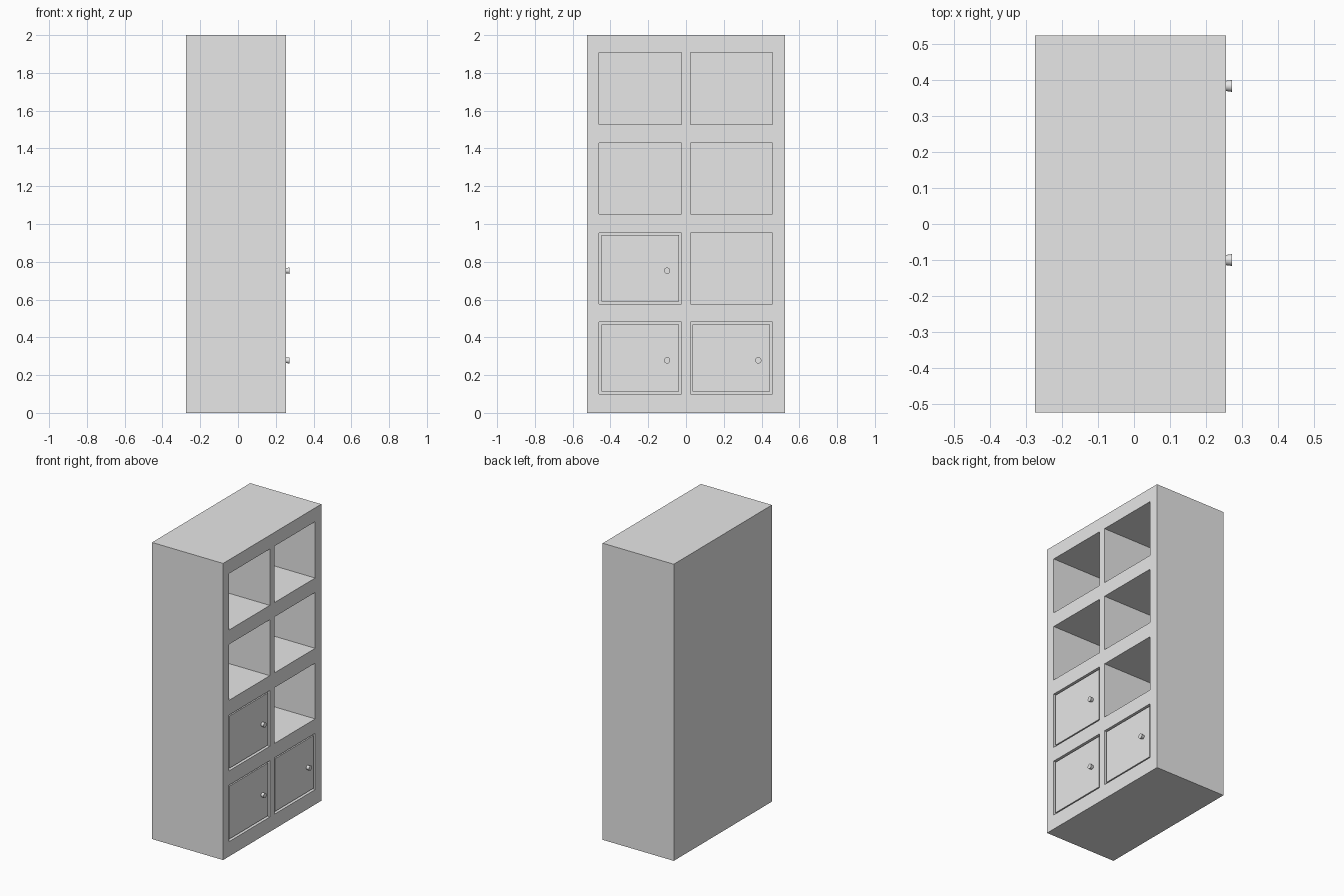
import bpy, bmesh
from math import pi
from mathutils import Matrix, Vector

cube = bpy.data.objects.get("Cube")
if cube:
    bpy.data.objects.remove(cube, do_unlink=True)

grey = bpy.data.materials.new("plain_grey")
grey.use_nodes = True
colour = (0.8, 0.8, 0.8, 1)
grey.diffuse_color = colour
grey.node_tree.nodes["Principled BSDF"].inputs["Base Color"].default_value = colour

BACK, FRONT = -0.275, 0.255
HALF_W, HEIGHT = 0.523, 2.0
INNER_BACK = BACK + 0.05
COLUMNS = [(-0.46, -0.025), (0.023, 0.458)]
ROWS = [(0.10, 0.48), (0.577, 0.953), (1.053, 1.43), (1.527, 1.907)]


def finish(name, bm):
    mesh = bpy.data.meshes.new(name)
    bm.to_mesh(mesh)
    bm.free()
    mesh.materials.append(grey)
    obj = bpy.data.objects.new(name, mesh)
    bpy.context.collection.objects.link(obj)
    return obj


def box(name, x, y, z):
    """Box from its (min, max) range on each axis."""
    bm = bmesh.new()
    size = [r[1] - r[0] for r in (x, y, z)]
    centre = Vector([(r[0] + r[1]) / 2 for r in (x, y, z)])
    bmesh.ops.create_cube(bm, size=1, matrix=Matrix.Translation(centre) @ Matrix.Diagonal((*size, 1)))
    return finish(name, bm)


# Carcass: a front grid of faces, with each compartment pushed inwards
bm = bmesh.new()
ys = [-HALF_W, *COLUMNS[0], *COLUMNS[1], HALF_W]
zs = [0, *[z for row in ROWS for z in row], HEIGHT]
grid = [[bm.verts.new((FRONT, y, z)) for z in zs] for y in ys]
openings = []
for i in range(len(ys) - 1):
    for j in range(len(zs) - 1):
        face = bm.faces.new((grid[i][j], grid[i + 1][j], grid[i + 1][j + 1], grid[i][j + 1]))
        if i % 2 and j % 2:
            openings.append(face)
rim = [e for e in bm.edges if e.is_boundary]
shell = bmesh.ops.extrude_edge_only(bm, edges=rim)["geom"]
for v in shell:
    if isinstance(v, bmesh.types.BMVert):
        v.co.x = BACK
bmesh.ops.holes_fill(bm, edges=[e for e in bm.edges if e.is_boundary], sides=0)
for face in openings:
    pushed = bmesh.ops.extrude_discrete_faces(bm, faces=[face])["faces"][0]
    for v in pushed.verts:
        v.co.x = INNER_BACK
bmesh.ops.recalc_face_normals(bm, faces=bm.faces)
finish("cabinet_carcass", bm)


# Doors with round flared knobs
def knob(name, y, z):
    bm = bmesh.new()
    start, end = FRONT - 0.015, 0.272
    bmesh.ops.create_cone(bm, cap_ends=True, segments=24, radius1=0.012, radius2=0.0165,
                          depth=end - start,
                          matrix=Matrix.Translation(((start + end) / 2, y, z)) @ Matrix.Rotation(pi / 2, 4, 'Y'))
    obj = finish(name, bm)
    bpy.ops.object.select_all(action='DESELECT')
    obj.select_set(True)
    bpy.context.view_layer.objects.active = obj
    bpy.ops.object.shade_smooth_by_angle()


GAP = 0.012
doors = {"lower_right": (0, 0), "lower_left": (1, 0), "upper_right": (0, 1)}
for label, (col, row) in doors.items():
    (y0, y1), (z0, z1) = COLUMNS[col], ROWS[row]
    box(label + "_door", (FRONT - 0.035, FRONT - 0.005), (y0 + GAP, y1 - GAP), (z0 + GAP, z1 - GAP))
    knob(label + "_knob", y1 - 0.075, (z0 + z1) / 2 - 0.012)
